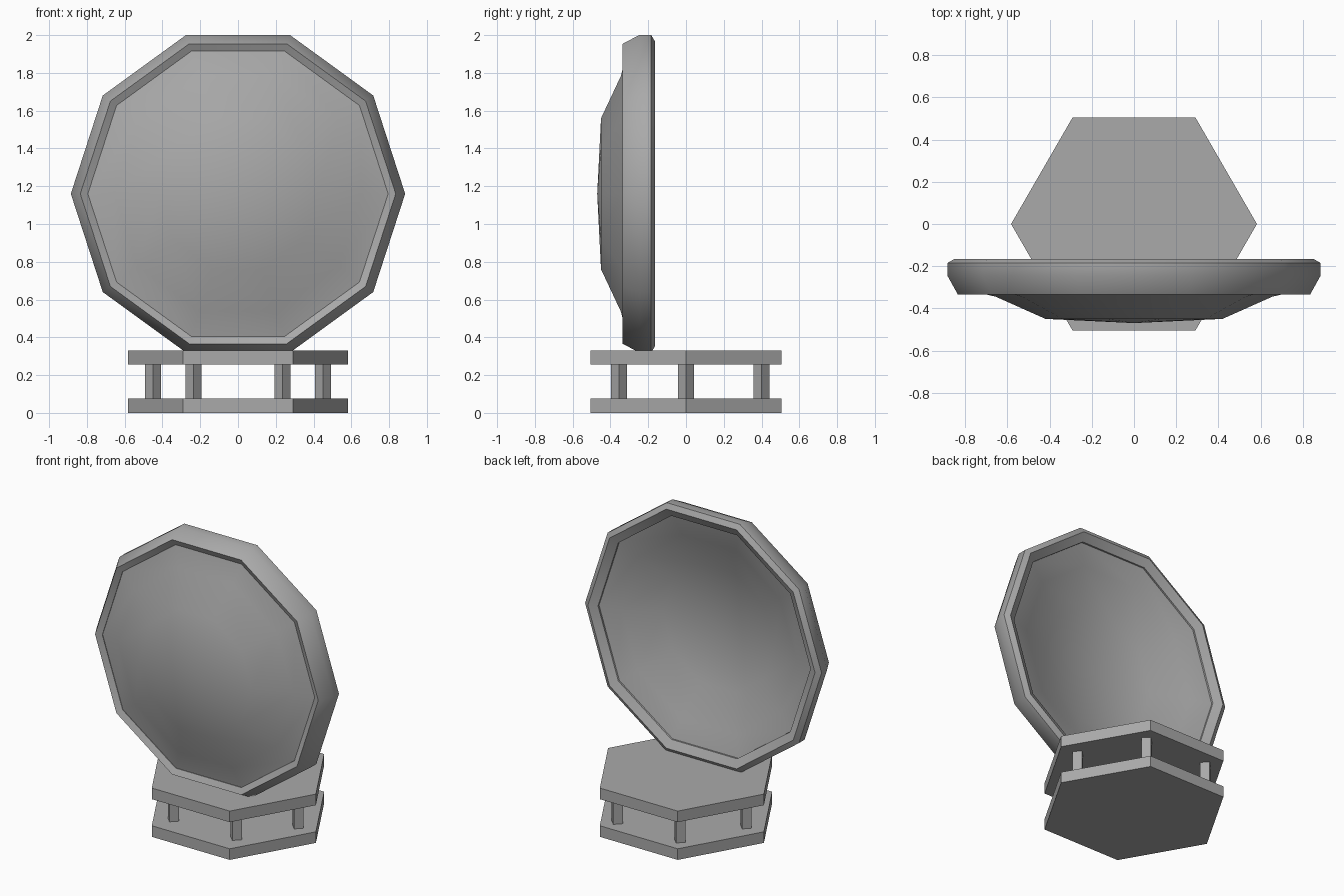
import bpy
import bmesh
import math

cube = bpy.data.objects.get("Cube")
if cube:
    bpy.data.objects.remove(cube, do_unlink=True)

grey = bpy.data.materials.new("plain_grey")
grey.use_nodes = True
colour = (0.4, 0.4, 0.4, 1)
grey.diffuse_color = colour
grey.node_tree.nodes["Principled BSDF"].inputs["Base Color"].default_value = colour

DISH_Z = 1.16
DISH_SIDES = 10


def finish(name, bm, smooth_angle=None):
    bmesh.ops.recalc_face_normals(bm, faces=bm.faces)
    mesh = bpy.data.meshes.new(name)
    bm.to_mesh(mesh)
    bm.free()
    mesh.materials.append(grey)
    obj = bpy.data.objects.new(name, mesh)
    bpy.context.collection.objects.link(obj)
    if smooth_angle:
        bpy.ops.object.select_all(action="DESELECT")
        obj.select_set(True)
        bpy.context.view_layer.objects.active = obj
        bpy.ops.object.shade_smooth_by_angle(angle=math.radians(smooth_angle))
    return obj


def prism(name, sides, radius, x, y, bottom, top):
    """Upright prism with a corner on +x."""
    bm = bmesh.new()
    ring = [bm.verts.new((x + radius * math.cos(math.tau * i / sides),
                          y + radius * math.sin(math.tau * i / sides), bottom))
            for i in range(sides)]
    face = bm.faces.new(ring)
    up = bmesh.ops.extrude_face_region(bm, geom=[face])["geom"]
    for v in up:
        if isinstance(v, bmesh.types.BMVert):
            v.co.z = top
    return finish(name, bm)


def lathe(name, profile, smooth_angle, closed=False):
    """Turn a (radius, y) profile about the dish axis; radius 0 is a pole."""
    bm = bmesh.new()
    rings = []
    for r, y in profile:
        count = DISH_SIDES if r else 1
        ring = [bm.verts.new((r * math.cos(math.tau * i / DISH_SIDES), y,
                              DISH_Z + r * math.sin(math.tau * i / DISH_SIDES)))
                for i in range(count)]
        rings.append(ring * (DISH_SIDES // count))
    pairs = list(zip(rings, rings[1:]))
    if closed:
        pairs.append((rings[-1], rings[0]))
    for a, b in pairs:
        for i in range(DISH_SIDES):
            j = (i + 1) % DISH_SIDES
            corners = list(dict.fromkeys((a[i], a[j], b[j], b[i])))
            bm.faces.new(corners)
    return finish(name, bm, smooth_angle)


# Base: two hexagonal plates
prism("lower_plate", 6, 0.583, 0, 0, 0, 0.075)
prism("upper_plate", 6, 0.583, 0, 0, 0.255, 0.33)

# Square posts turned corner-on, mirrored left and right
for side, label in ((1, "left"), (-1, "right")):
    for place, x, y in (("front", 0.235, -0.355), ("middle", 0.45, 0), ("back", 0.235, 0.4)):
        prism(f"{place}_{label}_post", 4, 0.042, side * x, y, 0.07, 0.26)

# Bevelled ten-sided rim
lathe("dish_rim", [(0.85, -0.165), (0.885, -0.185), (0.885, -0.245), (0.835, -0.335),
                   (0.795, -0.315), (0.795, -0.195)], 37, closed=True)

# Smooth bowl, bulging to the front and hollow at the back
lathe("dish_bowl", [(0, -0.47), (0.42, -0.45), (0.655, -0.345), (0.8, -0.31),
                    (0.8, -0.205), (0.655, -0.245), (0.42, -0.35), (0, -0.37)], 50)
